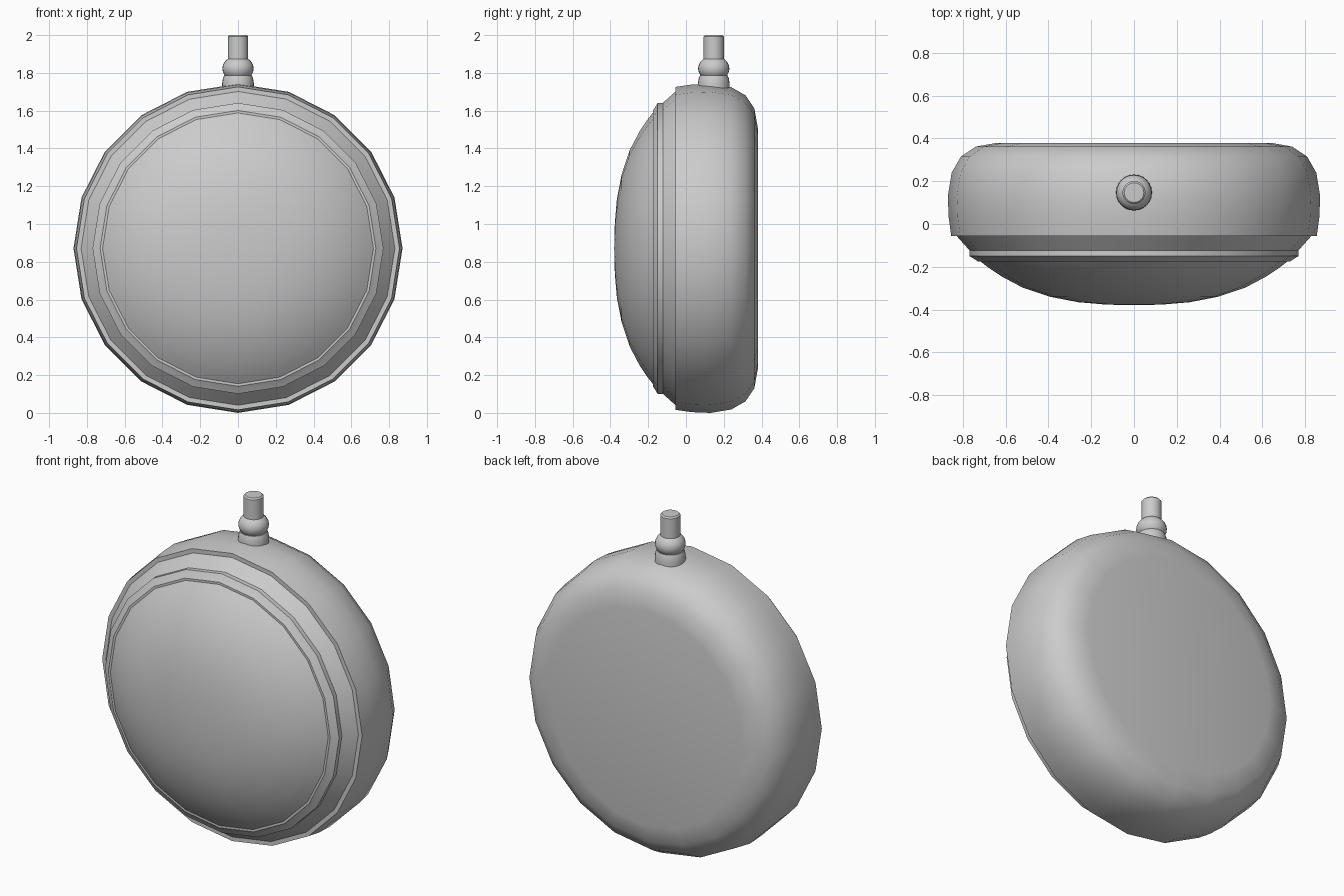
import bpy, bmesh, math
from mathutils import Vector

if "Cube" in bpy.data.objects:
    bpy.data.objects.remove(bpy.data.objects["Cube"])

CENTER = Vector((0, 0, 0.877))
CROWN = Vector((0, 0.147, 0))


def lathe(name, profile, axis, origin, sides, angle=30):
    """Spin (radius, height along axis) points into a smooth solid."""
    bm = bmesh.new()
    rings = []
    for r, h in profile:
        ring = []
        for i in range(1 if r == 0 else sides):
            a = 2 * math.pi * i / sides
            u, v = r * math.cos(a), r * math.sin(a)
            co = Vector((u, h, v)) if axis == 'Y' else Vector((u, v, h))
            ring.append(bm.verts.new(co + origin))
        rings.append(ring)
    for a, b in zip(rings, rings[1:]):
        for i in range(sides):
            j = (i + 1) % sides
            quad = [a[i % len(a)], a[j % len(a)], b[j % len(b)], b[i % len(b)]]
            bm.faces.new(list(dict.fromkeys(quad)))
    for ring in (rings[0], rings[-1]):
        if len(ring) > 1:
            bm.faces.new(ring)
    bmesh.ops.recalc_face_normals(bm, faces=bm.faces)
    mesh = bpy.data.meshes.new(name)
    bm.to_mesh(mesh)
    bm.free()
    ob = bpy.data.objects.new(name, mesh)
    bpy.context.collection.objects.link(ob)
    bpy.ops.object.select_all(action='DESELECT')
    ob.select_set(True)
    bpy.context.view_layer.objects.active = ob
    bpy.ops.object.shade_smooth_by_angle(angle=math.radians(angle))
    return ob


# Rounded case with a flat back
lathe("case", [(0.80, -0.055), (0.855, -0.055), (0.867, 0.03), (0.871, 0.13),
               (0.853, 0.24), (0.81, 0.315), (0.74, 0.362), (0.64, 0.38), (0, 0.38)],
      'Y', CENTER, 20, 40)

# Stepped bezel around the glass
lathe("bezel", [(0.835, -0.05), (0.77, -0.123), (0.77, -0.15), (0.745, -0.165),
                (0.73, -0.176), (0.70, -0.176)], 'Y', CENTER, 20, 25)

# Domed front glass
lathe("front_dome", [(0.722, -0.172), (0.68, -0.205), (0.62, -0.245), (0.52, -0.298),
                     (0.39, -0.341), (0.26, -0.366), (0.13, -0.377), (0, -0.38)],
      'Y', CENTER, 20, 40)

# Collar, ball and post of the crown
lathe("crown_collar", [(0.084, 1.70), (0.084, 1.745), (0.08, 1.77), (0.074, 1.785)],
      'Z', CROWN, 24)
ball = [(0.083 * math.sin(math.pi * k / 12) if 0 < k < 12 else 0,
         1.823 - 0.068 * math.cos(math.pi * k / 12)) for k in range(13)]
lathe("crown_ball", ball, 'Z', CROWN, 24, 60)
lathe("crown_post", [(0.054, 1.82), (0.054, 1.992), (0.046, 2.0)], 'Z', CROWN, 24, 35)

# Lowest point of the case rests on the ground
case = bpy.data.objects["case"]
low = min(v.co.z for v in case.data.vertices)
for name in ("case", "bezel", "front_dome"):
    bpy.data.objects[name].location.z -= low
